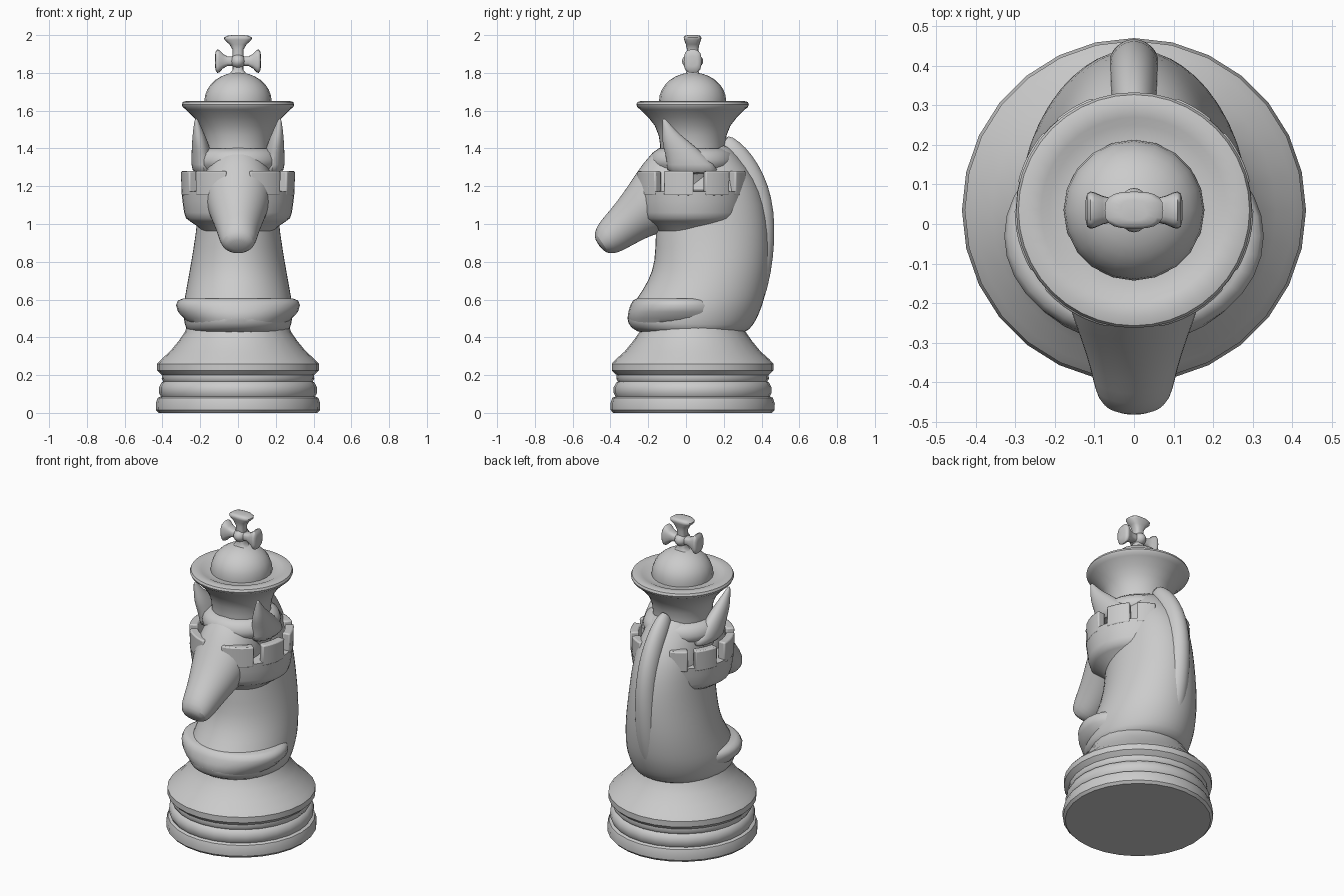
import bpy, bmesh
from math import cos, sin, pi, radians
from mathutils import Vector as V

CY = 0.035  # axis of the turned parts


def finish(name, bm, angle=40, subsurf=0, bevel=0):
    bmesh.ops.recalc_face_normals(bm, faces=bm.faces)
    me = bpy.data.meshes.new(name)
    bm.to_mesh(me)
    bm.free()
    ob = bpy.data.objects.new(name, me)
    bpy.context.collection.objects.link(ob)
    bpy.ops.object.select_all(action='DESELECT')
    ob.select_set(True)
    bpy.context.view_layer.objects.active = ob
    bpy.ops.object.shade_smooth_by_angle(angle=radians(angle))
    if bevel:
        m = ob.modifiers.new("bevel", 'BEVEL')
        m.width, m.segments = bevel, 2
    if subsurf:
        m = ob.modifiers.new("subsurf", 'SUBSURF')
        m.levels = m.render_levels = subsurf
    return ob


def ring(c, u, v, n=24, p=1.0):
    """Closed (super)ellipse around c with half axes u and v."""
    f = lambda a: (abs(a) ** p) * (1 if a >= 0 else -1)
    c, u, v = V(c), V(u), V(v)
    return [c + u * f(cos(2 * pi * i / n)) + v * f(sin(2 * pi * i / n)) for i in range(n)]


def loft(name, rings, **kw):
    bm = bmesh.new()
    vs = [[bm.verts.new(p) for p in r] for r in rings]
    n = len(vs[0])
    for a, b in zip(vs, vs[1:]):
        for i in range(n):
            bm.faces.new((a[i], a[(i + 1) % n], b[(i + 1) % n], b[i]))
    bm.faces.new(vs[0])
    bm.faces.new(vs[-1])
    return finish(name, bm, **kw)


def lathe(name, profile, n=32, **kw):
    return loft(name, [ring((0, CY, z), (r, 0, 0), (0, r, 0), n) for r, z in profile], **kw)


def side_loft(name, sections, **kw):
    """Sections: (y, z) of one edge, (y, z) of the opposite edge, half width."""
    rings = []
    for y1, z1, y2, z2, w in sections:
        a, b = V((0, y1, z1)), V((0, y2, z2))
        rings.append(ring((a + b) / 2, (a - b) / 2, (w, 0, 0)))
    return loft(name, rings, subsurf=1, **kw)


# stepped base
lathe("base", [(.42, 0), (.434, .015), (.435, .05), (.425, .08), (.408, .087), (.418, .105),
               (.418, .135), (.405, .16), (.395, .166), (.404, .18), (.402, .2), (.41, .207),
               (.428, .225), (.428, .26), (.405, .285), (.36, .325), (.315, .38), (.28, .43),
               (.265, .48)], n=28)

# neck and chest
side_loft("neck", [(-.23, .41, .29, .41, .25), (-.30, .45, .34, .44, .28), (-.32, .50, .375, .49, .29),
                   (-.30, .55, .40, .55, .293), (-.26, .61, .42, .61, .285), (-.20, .70, .435, .70, .268),
                   (-.165, .80, .445, .80, .25), (-.165, .95, .445, .95, .225), (-.15, 1.1, .425, 1.1, .21),
                   (-.12, 1.24, .375, 1.24, .195), (-.08, 1.36, .28, 1.36, .16), (0, 1.44, .21, 1.44, .10)])

# mane ridge along the back
side_loft("mane", [(.33, .44, .22, .48, .04), (.385, .52, .26, .56, .06), (.435, .66, .30, .69, .07),
                   (.465, .83, .32, .84, .07), (.472, 1.0, .32, .99, .065), (.455, 1.14, .31, 1.1, .062),
                   (.415, 1.26, .28, 1.2, .06), (.35, 1.37, .23, 1.28, .055), (.28, 1.44, .19, 1.34, .05),
                   (.215, 1.48, .16, 1.4, .03)])

# band around the chest
loft("chest_band", [ring((0, -.03, z), (rx, 0, 0), (0, ry, 0), 32) for z, rx, ry in
                    [(.46, .25, .26), (.50, .285, .28), (.535, .318, .275), (.57, .328, .265),
                     (.595, .318, .25), (.606, .29, .23)]], angle=50)

# head and muzzle
side_loft("head", [(.02, 1.43, .06, .93, .18), (-.10, 1.435, -.03, .945, .19), (-.19, 1.375, -.11, .96, .178),
                   (-.26, 1.275, -.19, .935, .16), (-.325, 1.175, -.25, .905, .135),
                   (-.40, 1.075, -.315, .87, .112), (-.46, 1.01, -.365, .845, .10),
                   (-.487, .955, -.41, .842, .085), (-.48, .91, -.44, .86, .045)])

# ears
for s, side in ((1, "right"), (-1, "left")):
    loft(side + "_ear", [ring((s * x, y, z), (0, u, h), (w, 0, 0), 14) for x, y, z, u, h, w in
                         [(.175, .04, 1.26, .15, 0, .065), (.185, .03, 1.31, .13, 0, .065),
                          (.195, -.025, 1.39, .09, .01, .052), (.205, -.08, 1.455, .048, .02, .038),
                          (.215, -.10, 1.51, .025, .01, .022), (.222, -.12, 1.562, .006, .002, .006)]],
         subsurf=1)

# turret body around the head
lathe("turret_wall", [(.16, .93), (.21, .985), (.255, 1.015), (.275, 1.03), (.285, 1.06), (.294, 1.12),
                      (.299, 1.172), (.255, 1.174), (.20, 1.18)], n=40)


def merlon(name, a0, a1):
    prof = [(.252, 1.15), (.299, 1.15), (.302, 1.28), (.252, 1.28)]
    steps = 6
    rings = []
    for i in range(steps + 1):
        a = radians(a0 + (a1 - a0) * i / steps)
        rings.append([V((r * cos(a), CY + r * sin(a), z)) for r, z in prof])
    loft(name, rings, bevel=.008)


# turret battlements, same on both sides
for k, (a0, a1) in enumerate([(-78, -41), (-31, 1), (13, 41), (49, 70)]):
    merlon(f"right_merlon_{k}", a0, a1)
    merlon(f"left_merlon_{k}", 180 - a1, 180 - a0)

# crown collar and flared crown
lathe("crown_collar", [(.17, 1.17), (.205, 1.29), (.225, 1.31), (.228, 1.34), (.215, 1.375), (.18, 1.4)])
lathe("crown", [(.17, 1.36), (.172, 1.42), (.18, 1.47), (.20, 1.52), (.235, 1.565), (.275, 1.605),
                (.292, 1.618), (.298, 1.632), (.292, 1.646), (.27, 1.652), (.235, 1.648), (.215, 1.638),
                (.17, 1.636)], n=40)

# dome
lathe("crown_dome", [(.178, 1.625), (.178, 1.65)] +
      [(.178 * cos(t), 1.65 + .152 * sin(t)) for t in [radians(12 * i) for i in range(1, 7)]] +
      [(.03, 1.80), (.01, 1.802)], n=20)


# flared cross on top
CZ = 1.862
for name, d, length, wide in (("top", V((0, 0, 1)), .138, .074), ("right", V((1, 0, 0)), .122, .062),
                              ("left", V((-1, 0, 0)), .122, .062), ("bottom", V((0, 0, -1)), .10, .07)):
    across = V((d.z, 0, -d.x))
    loft("cross_" + name + "_arm",
         [ring(V((0, CY, CZ)) + d * (length * f), across * wide * w, (0, t, 0), 20, .7) for f, w, t in
          [(0, .4, .032), (.45, .40, .030), (.65, .62, .036), (.82, .97, .045), (.9, 1.0, .047),
           (.97, .8, .042), (1, .45, .026)]], angle=60)
bm = bmesh.new()
bmesh.ops.create_uvsphere(bm, u_segments=20, v_segments=12, radius=.045)
bmesh.ops.scale(bm, vec=(.9, 1.25, .9), verts=bm.verts)
bmesh.ops.translate(bm, vec=(0, CY, CZ), verts=bm.verts)
finish("cross_boss", bm)
